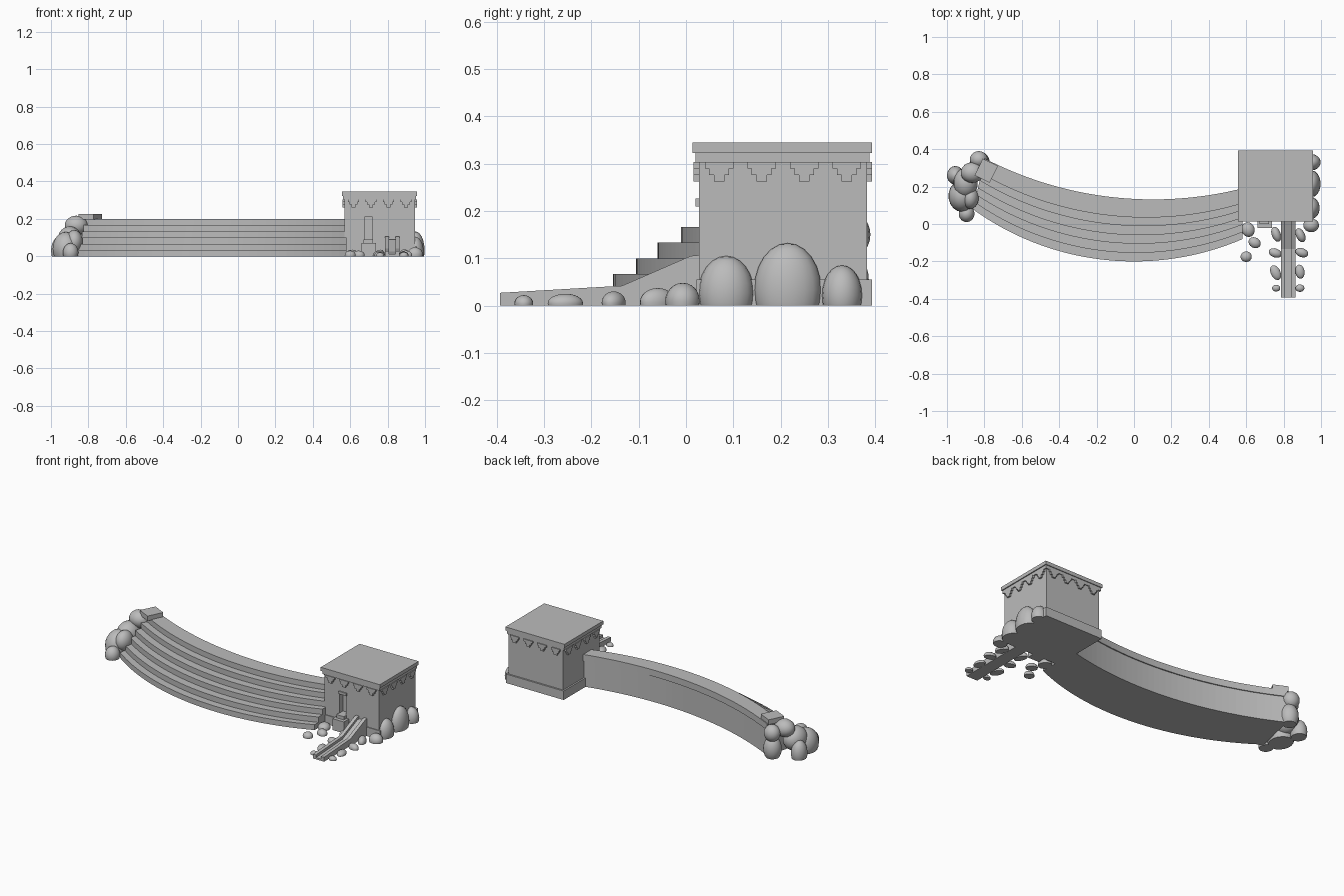
import bpy, bmesh, math
from mathutils import Matrix, Vector

if "Cube" in bpy.data.objects:
    bpy.data.objects.remove(bpy.data.objects["Cube"])

stone = bpy.data.materials.new("grey_stone")
stone.diffuse_color = (0.5, 0.5, 0.5, 1)
stone.use_nodes = True
stone.node_tree.nodes["Principled BSDF"].inputs["Base Color"].default_value = stone.diffuse_color


def finish(name, bm, smooth=False):
    bmesh.ops.recalc_face_normals(bm, faces=bm.faces)
    me = bpy.data.meshes.new(name)
    bm.to_mesh(me)
    bm.free()
    me.materials.append(stone)
    for p in me.polygons:
        p.use_smooth = smooth
    ob = bpy.data.objects.new(name, me)
    bpy.context.collection.objects.link(ob)
    return ob


def add_box(bm, x0, x1, y0, y1, z0, z1):
    m = Matrix.Translation(((x0 + x1) / 2, (y0 + y1) / 2, (z0 + z1) / 2))
    m = m @ Matrix.Diagonal((x1 - x0, y1 - y0, z1 - z0, 1))
    return bmesh.ops.create_cube(bm, size=1, matrix=m)["verts"]


def box(name, *dims):
    bm = bmesh.new()
    add_box(bm, *dims)
    return finish(name, bm)


def loft(name, rings):
    # closed solid through a row of equal rings
    bm = bmesh.new()
    vs = [[bm.verts.new(p) for p in r] for r in rings]
    n = len(rings[0])
    for a, b in zip(vs, vs[1:]):
        for i in range(n):
            j = (i + 1) % n
            bm.faces.new((a[i], a[j], b[j], b[i]))
    bm.faces.new(vs[0])
    bm.faces.new(vs[-1])
    return finish(name, bm)


# curved terrace: stepped profile swept between front and back arcs
def arc_y(x, cx, cy, r):
    return cy - math.sqrt(r * r - (x - cx) ** 2)


step_t = [0, 0.14, 0.29, 0.43, 0.58, 0.72]
profile = []
for i, t in enumerate(step_t):
    profile += [(t, i / 30), (t, (i + 1) / 30)]
profile += [(1.02, 0.2), (1.02, 0.16), (1, 0.16), (1, 0)]
rings = []
N = 36
for k in range(N + 1):
    u = k / N
    xf, xb = -0.86 + 1.44 * u, -0.80 + 1.38 * u
    f = Vector((xf, arc_y(xf, 0, 1.27, 1.47), 0))
    b = Vector((xb, arc_y(xb, 0.1, 2.075, 1.95), 0))
    rings.append([f.lerp(b, t) + Vector((0, 0, z)) for t, z in profile])
loft("stepped_terrace", rings)

# end block on the top step
block = box("terrace_end_block", -0.045, 0.045, -0.05, 0.05, 0, 0.03)
block.location = (-0.79, 0.285, 0.197)
block.rotation_euler.z = math.radians(-26)

# tower
body = box("tower_body", 0.57, 0.945, 0.027, 0.383, 0, 0.31)
box("tower_plinth", 0.56, 0.955, 0.022, 0.393, 0, 0.055)
box("tower_cornice", 0.562, 0.952, 0.02, 0.388, 0.303, 0.323)
box("tower_roof", 0.555, 0.958, 0.014, 0.393, 0.323, 0.345)

# window recess
cutter = box("window_cutter", 0.675, 0.72, 0.0, 0.06, 0.09, 0.21)
mod = body.modifiers.new("window", "BOOLEAN")
mod.operation = "DIFFERENCE"
mod.solver = "EXACT"
mod.object = cutter
bpy.context.view_layer.objects.active = body
bpy.ops.object.modifier_apply(modifier="window")
bpy.data.objects.remove(cutter)
box("window_lintel", 0.67, 0.725, 0.02, 0.03, 0.21, 0.226)

# door step
box("window_step", 0.66, 0.738, -0.022, 0.03, 0.0, 0.07)
box("window_sill", 0.672, 0.723, 0.0, 0.03, 0.068, 0.09)

# stepped corbels on all four sides
bm = bmesh.new()
for k in range(4):
    cx = 0.617 + k * 0.0935
    cy = 0.07 + k * 0.09
    for w, z0, z1 in ((0.03, 0.29, 0.304), (0.021, 0.276, 0.29), (0.011, 0.262, 0.276)):
        add_box(bm, cx - w, cx + w, 0.016, 0.03, z0, z1)
        add_box(bm, cx - w, cx + w, 0.38, 0.393, z0, z1)
        add_box(bm, 0.558, 0.572, cy - w, cy + w, z0, z1)
        add_box(bm, 0.94, 0.956, cy - w, cy + w, z0, z1)
finish("corbels", bm)

# water channel: U section following a bent slope
rings = []
for y, z in ((-0.393, 0.027), (-0.135, 0.042), (0.01, 0.105), (0.03, 0.107)):
    fl = z - 0.016
    rings.append([(0.787, y, 0), (0.787, y, z), (0.808, y, z), (0.808, y, fl),
                  (0.842, y, fl), (0.842, y, z), (0.863, y, z), (0.863, y, 0)])
loft("water_channel", rings)


# rocks: ellipsoids, flattened where they meet the ground
def rock(name, x, y, z, rx, ry, rz, turn=0):
    bm = bmesh.new()
    m = (Matrix.Translation((x, y, z)) @ Matrix.Rotation(math.radians(turn), 4, "Z")
         @ Matrix.Diagonal((rx, ry, rz, 1)))
    bmesh.ops.create_uvsphere(bm, u_segments=18, v_segments=12, radius=1, matrix=m)
    if z - rz < 0:
        geom = bm.verts[:] + bm.edges[:] + bm.faces[:]
        cut = bmesh.ops.bisect_plane(bm, geom=geom, plane_co=(0, 0, 0),
                                     plane_no=(0, 0, -1), clear_outer=True)
        edges = [e for e in cut["geom_cut"] if isinstance(e, bmesh.types.BMEdge)]
        bmesh.ops.holes_fill(bm, edges=edges, sides=0)
    ob = finish(name, bm, True)
    bpy.ops.object.select_all(action="DESELECT")
    ob.select_set(True)
    bpy.context.view_layer.objects.active = ob
    bpy.ops.object.shade_smooth_by_angle(angle=math.radians(40))


# tall rocks by the tower
for x, y, r, h in ((0.945, 0.085, 0.059, 0.105), (0.95, 0.215, 0.071, 0.132),
                   (0.95, 0.33, 0.043, 0.085)):
    rock("tower_rock", x, y, h * 0.25, 0.048, r, h * 0.75)

# small rocks beside the channel
for x, y, rx, ry, h, turn in (
        (0.61, -0.03, 0.035, 0.04, 0.035, 20), (0.645, -0.10, 0.034, 0.028, 0.03, -30),
        (0.6, -0.175, 0.03, 0.028, 0.03, 0), (0.76, -0.055, 0.024, 0.042, 0.035, 20),
        (0.755, -0.155, 0.036, 0.024, 0.028, -20), (0.757, -0.26, 0.026, 0.042, 0.024, 25),
        (0.76, -0.343, 0.022, 0.018, 0.02, 0), (0.89, -0.06, 0.024, 0.04, 0.037, 25),
        (0.897, -0.153, 0.036, 0.024, 0.03, -20), (0.887, -0.255, 0.025, 0.038, 0.025, 10),
        (0.887, -0.343, 0.024, 0.02, 0.022, 0), (0.947, -0.007, 0.042, 0.037, 0.048, 0)):
    rock("channel_rock", x, y, h * 0.2, rx, ry, h * 0.8, turn)

# rock pile at the terrace end
for x, y, z, rx, ry, rz in (
        (-0.825, 0.335, 0.05, 0.052, 0.052, 0.075), (-0.83, 0.345, 0.15, 0.048, 0.045, 0.05),
        (-0.865, 0.275, 0.165, 0.062, 0.055, 0.052), (-0.90, 0.22, 0.09, 0.065, 0.08, 0.07),
        (-0.92, 0.15, 0.04, 0.072, 0.085, 0.09), (-0.895, 0.055, 0.02, 0.042, 0.045, 0.05),
        (-0.955, 0.26, 0.03, 0.045, 0.05, 0.075), (-0.875, 0.14, 0.08, 0.045, 0.06, 0.06)):
    rock("pile_rock", x, y, z, rx, ry, rz)
